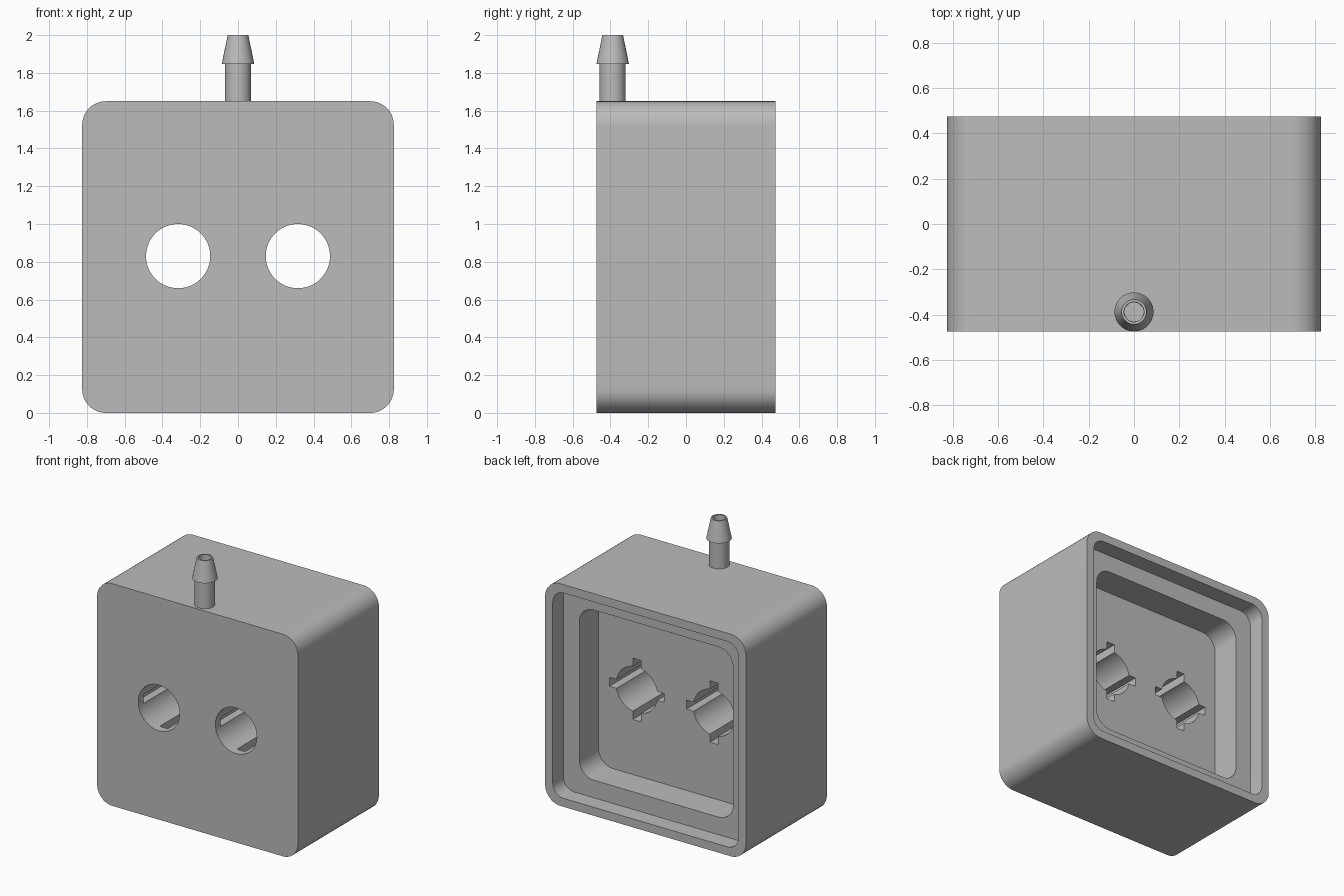
import bpy, bmesh, math

if "Cube" in bpy.data.objects:
    bpy.data.objects.remove(bpy.data.objects["Cube"])

grey = bpy.data.materials.new("plain grey")
grey.diffuse_color = (0.5, 0.5, 0.5, 1)
grey.use_nodes = True
grey.node_tree.nodes["Principled BSDF"].inputs["Base Color"].default_value = grey.diffuse_color

MID_Z = 0.825            # centre height of the housing
BACK, FRONT = 0.475, -0.475


def finish(name, bm):
    bmesh.ops.recalc_face_normals(bm, faces=bm.faces)
    mesh = bpy.data.meshes.new(name)
    bm.to_mesh(mesh)
    bm.free()
    mesh.materials.append(grey)
    ob = bpy.data.objects.new(name, mesh)
    bpy.context.collection.objects.link(ob)
    return ob


def prism(name, outline, y0, y1):
    """Extrude an (x, z) outline along y."""
    bm = bmesh.new()
    face = bm.faces.new([bm.verts.new((x, y0, z)) for x, z in outline])
    new = bmesh.ops.extrude_face_region(bm, geom=[face])["geom"]
    verts = [v for v in new if isinstance(v, bmesh.types.BMVert)]
    bmesh.ops.translate(bm, verts=verts, vec=(0, y1 - y0, 0))
    return finish(name, bm)


def rounded_square(half, r, seg=12):
    pts = []
    for k, (sx, sz) in enumerate([(1, 1), (-1, 1), (-1, -1), (1, -1)]):
        for i in range(seg + 1):
            a = (k + i / seg) * math.pi / 2
            pts.append((sx * (half - r) + r * math.cos(a),
                        MID_Z + sz * (half - r) + r * math.sin(a)))
    return pts


def circle(cx, cz, r, n=64):
    return [(cx + r * math.cos(2 * math.pi * i / n),
             cz + r * math.sin(2 * math.pi * i / n)) for i in range(n)]


def box(cx, cz, hx, hz):
    return [(cx - hx, cz - hz), (cx + hx, cz - hz), (cx + hx, cz + hz), (cx - hx, cz + hz)]


def cut(target, cutter):
    mod = target.modifiers.new("cut", 'BOOLEAN')
    mod.operation = 'DIFFERENCE'
    mod.solver = 'EXACT'
    mod.object = cutter
    bpy.context.view_layer.objects.active = target
    bpy.ops.object.modifier_apply(modifier=mod.name)
    bpy.data.objects.remove(cutter)


def smooth(ob):
    bpy.ops.object.select_all(action='DESELECT')
    ob.select_set(True)
    bpy.context.view_layer.objects.active = ob
    bpy.ops.object.shade_smooth_by_angle(angle=math.radians(30))


# Housing block with a stepped recess in the back
housing = prism("housing", rounded_square(0.825, 0.125), FRONT, BACK)
cut(housing, prism("lid_recess", rounded_square(0.7625, 0.09), 0.35, 0.6))
cut(housing, prism("chamber", rounded_square(0.632, 0.12), 0.125, 0.5))

# Two through holes, each with four key slots that stop short of the front
for cx in (-0.317, 0.317):
    cz = 0.83
    cut(housing, prism("hole", circle(cx, cz, 0.17), -0.6, 0.2))
    cut(housing, prism("slot_wide", box(cx, cz, 0.225, 0.033), -0.415, 0.21))
    cut(housing, prism("slot_tall", box(cx, cz, 0.033, 0.228), -0.415, 0.22))
smooth(housing)

# Hollow barbed hose spigot on top, turned from a closed profile
profile = [(0.042, 1.65), (0.069, 1.65), (0.069, 1.847), (0.086, 1.847),
           (0.055, 2.0), (0.044, 2.0)]
N = 48
bm = bmesh.new()
rings = [[bm.verts.new((r * math.cos(2 * math.pi * i / N),
                        -0.388 + r * math.sin(2 * math.pi * i / N), z))
          for i in range(N)] for r, z in profile]
for j, ring in enumerate(rings):
    nxt = rings[(j + 1) % len(rings)]
    for i in range(N):
        k = (i + 1) % N
        bm.faces.new((ring[i], ring[k], nxt[k], nxt[i]))
smooth(finish("hose_spigot", bm))
